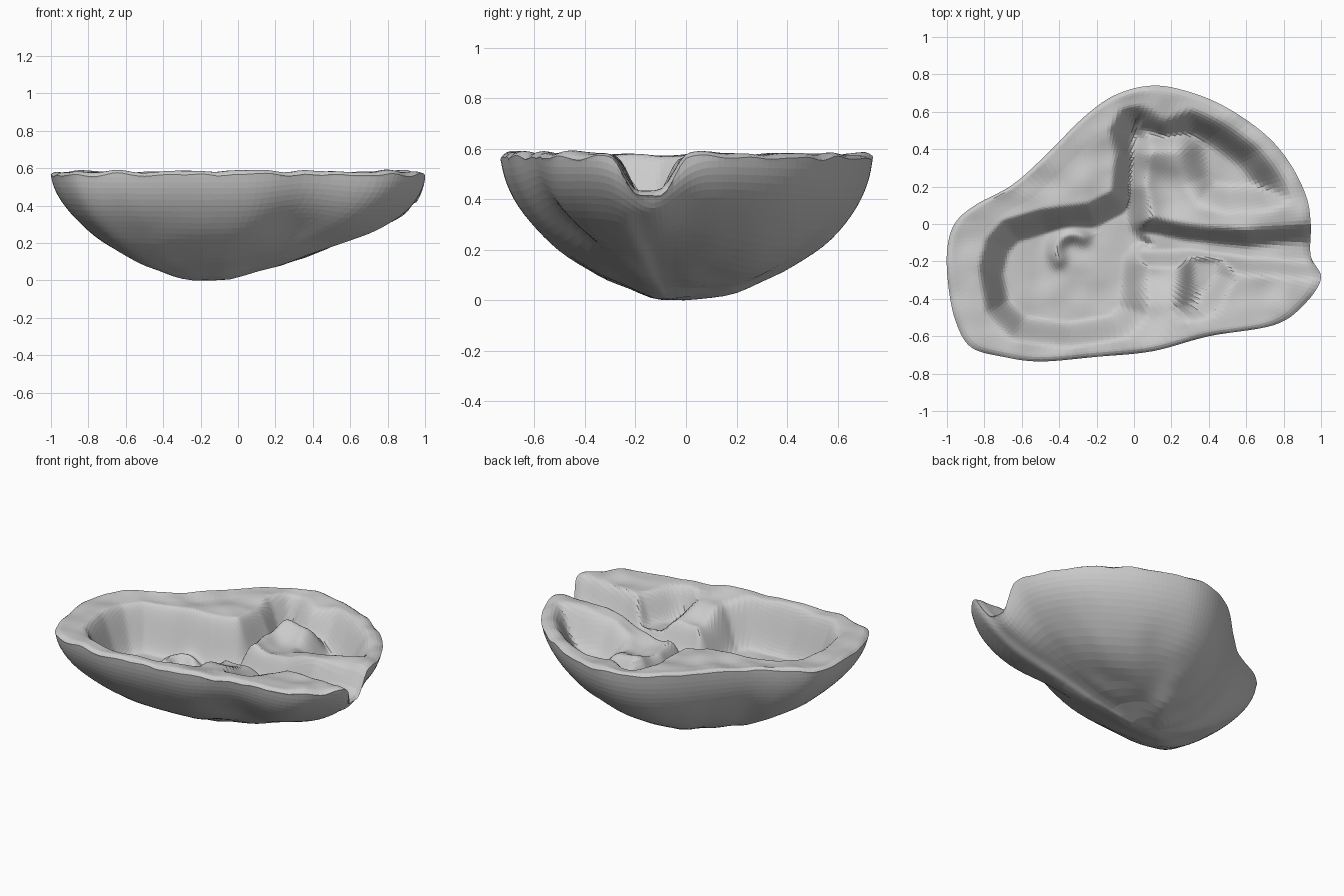
import bpy, bmesh
from math import sqrt, exp, hypot, pi, sin, cos
from mathutils import Vector, noise

if "Cube" in bpy.data.objects:
    bpy.data.objects.remove(bpy.data.objects["Cube"])

RIM = 0.585
CENTRE = Vector((-0.2, -0.05))

# Outer contour of the halved organ, seen from the top
OUTLINE = [(1.0, -.29), (.945, -.17), (.945, 0), (.92, .15), (.83, .33), (.7, .48),
           (.5, .62), (.3, .705), (.1, .74), (-.1, .69), (-.27, .57), (-.47, .37),
           (-.65, .21), (-.85, .1), (-.96, 0), (-1.0, -.15), (-.99, -.35), (-.95, -.53),
           (-.87, -.66), (-.7, -.71), (-.5, -.735), (-.2, -.71), (.1, -.68), (.4, -.6),
           (.75, -.54), (.91, -.43)]

# Hollow chambers: top edge, floor height, width of the sloping wall
LARGE_CHAMBER = [(-.84, -.25), (-.8, -.48), (-.65, -.63), (-.35, -.67), (-.05, -.62),
                 (.07, -.5), (.09, -.23), (.2, -.18), (.2, -.05), (.11, .04), (.08, .2),
                 (.09, .36), (.16, .45), (.1, .58), (.05, .645), (-.07, .63), (-.14, .5),
                 (-.11, .36), (-.13, .18), (-.25, .12), (-.5, .09), (-.7, .03), (-.8, -.08)]
UPPER_CHAMBER = [(-.08, .37), (.22, .37), (.25, .2), (.33, .08), (.5, .045), (.72, .06), (.86, .12),
                 (.82, .24), (.68, .42), (.48, .56), (.31, .63), (.17, .57), (.07, .64), (-.08, .6)]
SIDE_CHANNEL = [(-.2, -.25), (.3, -.24), (.6, -.28), (.9, -.3), (1.2, -.3),
                (1.2, .02), (.95, .01), (.6, -.02), (.3, .01), (.12, .05), (-.2, .08)]
LOWER_POCKET = [(.22, -.1), (.22, -.46), (.28, -.53), (.37, -.52), (.45, -.44), (.55, -.3), (.55, -.1)]
CHAMBERS = [(LARGE_CHAMBER, .29, .15), (UPPER_CHAMBER, .35, .17),
            (SIDE_CHANNEL, .34, .11), (LOWER_POCKET, .40, .11)]


def clamp(v):
    return max(0.0, min(1.0, v))


def inside_distance(x, y, poly):
    """Distance to the edge for points inside the polygon, else 0."""
    inside, best = False, 9.0
    for (ax, ay), (bx, by) in zip(poly, poly[1:] + poly[:1]):
        if (ay > y) != (by > y) and x < (bx - ax) * (y - ay) / (by - ay) + ax:
            inside = not inside
        dx, dy = bx - ax, by - ay
        t = clamp(((x - ax) * dx + (y - ay) * dy) / (dx * dx + dy * dy))
        best = min(best, hypot(x - ax - t * dx, y - ay - t * dy))
    return best if inside else 0.0


def bump(x, y, cx, cy, r):
    return exp(-((x - cx) ** 2 + (y - cy) ** 2) / (r * r))


def outer_shell(x, y, t):
    """Underside height at radial fraction t: fuller towards the back."""
    dx, dy = x - CENTRE.x, y - CENTRE.y
    up = dy / (hypot(dx, dy) + .05)
    cone = .34 - (.30 * up if up > 0 else -.12 * up)
    soft = (sqrt(t * t + .02) - .1414) / .8686
    z = RIM * (cone * soft + (1 - cone) * (1 - sqrt(max(0, 1 - t * t))))
    # hollow between the two lower lobes, fuller back right lobe
    z += .055 * bump(x, y, .33, -.42, .2) - .035 * bump(x, y, .4, .3, .2)
    z += .035 * noise.noise(Vector((x * 6, y * 6, 3))) * (1 - t)
    z *= 1 - .24 * exp(-((y + .13) / .12) ** 2) * clamp((x - .5) / .4)   # side opening
    return max(z, 0)


def cut_face(x, y, t):
    """Height of the cut side with its chambers and ridges."""
    rim = RIM + .014 * noise.noise(Vector((x * 7, y * 7, 0)))
    rim -= .012 * clamp((1 - t) / .25)
    rim -= .10 * bump(x, y, .17, .22, .2) + .06 * bump(x, y, .3, .03, .22)
    rim -= .08 * bump(x, y, .15, -.25, .15)
    z = rim
    for poly, floor, width in CHAMBERS:
        s = clamp(inside_distance(x, y, poly) / width)
        if poly is SIDE_CHANNEL:
            floor += .10 * clamp((x - .2) / .7)
        z = min(z, rim - (rim - floor) * s * s * (3 - 2 * s))
    # curled muscle ridge on the large chamber floor
    for i in range(7):
        a = .8 + i * .5
        z += .035 * bump(x, y, -.33 + .09 * cos(a), -.14 + .09 * sin(a), .04)
    z += .012 * noise.noise(Vector((x * 7, y * 7, 5)))
    z -= .02 * clamp((t - .96) / .04) ** 2
    return max(z, outer_shell(x, y, t) + .05 * clamp((1 - t) * 8) - .12 * clamp((t - .9) * 10))


def smooth_loop(points, steps):
    """Closed Catmull-Rom curve through the points."""
    p, out = [Vector(q) for q in points], []
    n = len(p)
    for i in range(n):
        a, b, c, d = p[i - 1], p[i], p[(i + 1) % n], p[(i + 2) % n]
        for k in range(steps):
            t = k / steps
            out.append(.5 * (2 * b + (c - a) * t + (2 * a - 5 * b + 4 * c - d) * t * t
                             + (3 * b - a - 3 * c + d) * t ** 3))
    return out


# Build the solid: rings of the cut face and rings of the underside share the rim
bm = bmesh.new()
loop = smooth_loop(OUTLINE, 7)
N = len(loop)


def ring(t, height):
    out = []
    for q in loop:
        p = CENTRE.lerp(q, t)
        out.append(bm.verts.new((p.x, p.y, height(p.x, p.y, t))))
    return out


def under(x, y, t):
    return min(outer_shell(x, y, t), cut_face(x, y, t) - .03 * clamp((1 - t) * 20))


TOP, LOW = 60, 24
rings = [ring(i / TOP, cut_face) for i in range(1, TOP + 1)]
rings += [ring(sin(i / LOW * pi / 2), under) for i in range(LOW - 1, 0, -1)]
for a, b in zip(rings, rings[1:]):
    for i in range(N):
        j = (i + 1) % N
        bm.faces.new((a[i], b[i], b[j], a[j]))
for edge, height in ((rings[0], cut_face), (rings[-1], under)):
    tip = bm.verts.new((*CENTRE, height(*CENTRE, 0)))
    for i in range(N):
        bm.faces.new((edge[i], edge[(i + 1) % N], tip))
bmesh.ops.recalc_face_normals(bm, faces=bm.faces)

# Relax the surface away from the rim, then stand it on the ground
rim_verts = set(rings[TOP - 1])
relaxed = [v for v in bm.verts if v not in rim_verts]
for _ in range(2):
    bmesh.ops.smooth_vert(bm, verts=relaxed, factor=.5,
                          use_axis_x=True, use_axis_y=True, use_axis_z=True)
low = min(v.co.z for v in bm.verts)
bmesh.ops.translate(bm, verts=bm.verts, vec=(0, 0, -low))

mesh = bpy.data.meshes.new("halved_organ")
bm.to_mesh(mesh)
bm.free()
obj = bpy.data.objects.new("halved_organ", mesh)
bpy.context.collection.objects.link(obj)
